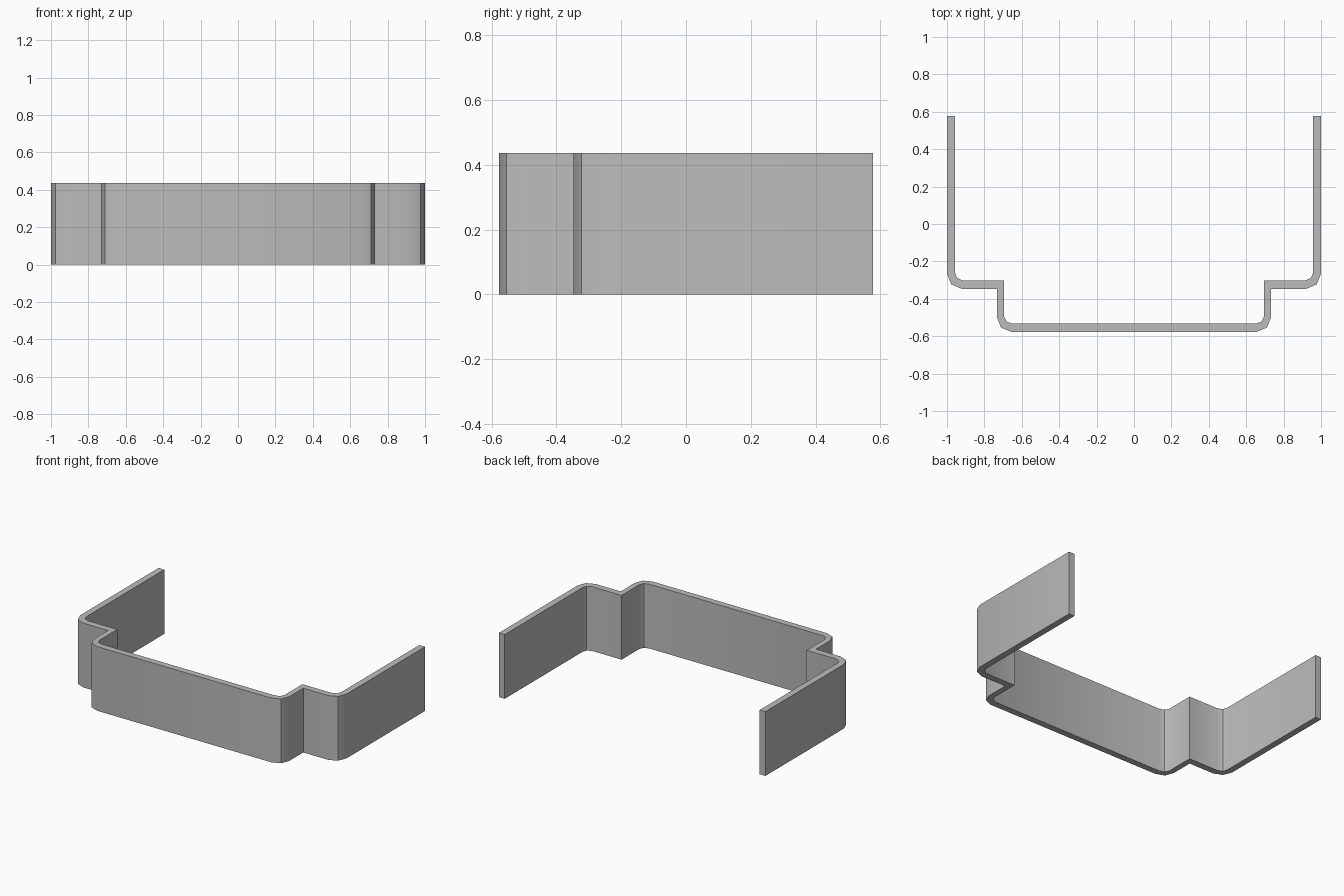
import bpy, bmesh
from math import radians

cube = bpy.data.objects.get("Cube")
if cube:
    bpy.data.objects.remove(cube)

HEIGHT = 0.436
BACK = 0.577

# Flat grey metal
metal = bpy.data.materials.new("grey_metal")
metal.use_nodes = True
grey = (0.5, 0.5, 0.5, 1)
metal.diffuse_color = grey
metal.node_tree.nodes["Principled BSDF"].inputs["Base Color"].default_value = grey

# Left half of the bent strip, outer and inner edge, from back tip to front
outer = [(1, BACK), (1, -0.265), (0.977, -0.323), (0.92, -0.347),
         (0.733, -0.347), (0.733, -0.498), (0.711, -0.554), (0.655, -BACK)]
inner = [(0.957, BACK), (0.957, -0.26), (0.947, -0.288), (0.915, -0.302),
         (0.695, -0.302), (0.695, -0.495), (0.681, -0.522), (0.65, -0.533)]


def mirrored(path):
    return path + [(-x, y) for x, y in reversed(path)]


# Bracket strip: cross-section quads between the two edges, raised to full height
bm = bmesh.new()
rows = [[bm.verts.new((x, y, 0)) for x, y in mirrored(edge)] for edge in (outer, inner)]
for i in range(len(rows[0]) - 1):
    bm.faces.new((rows[0][i], rows[0][i + 1], rows[1][i + 1], rows[1][i]))
raised = bmesh.ops.extrude_face_region(bm, geom=bm.faces[:], use_keep_orig=True)
top = [v for v in raised["geom"] if isinstance(v, bmesh.types.BMVert)]
bmesh.ops.translate(bm, verts=top, vec=(0, 0, HEIGHT))
bmesh.ops.recalc_face_normals(bm, faces=bm.faces[:])

mesh = bpy.data.meshes.new("bracket_strip")
bm.to_mesh(mesh)
bm.free()
mesh.materials.append(metal)
bracket = bpy.data.objects.new("bracket_strip", mesh)
bpy.context.collection.objects.link(bracket)

# Soft bends with crisp edges
bpy.ops.object.select_all(action='DESELECT')
bracket.select_set(True)
bpy.context.view_layer.objects.active = bracket
bpy.ops.object.shade_smooth_by_angle(angle=radians(30))
